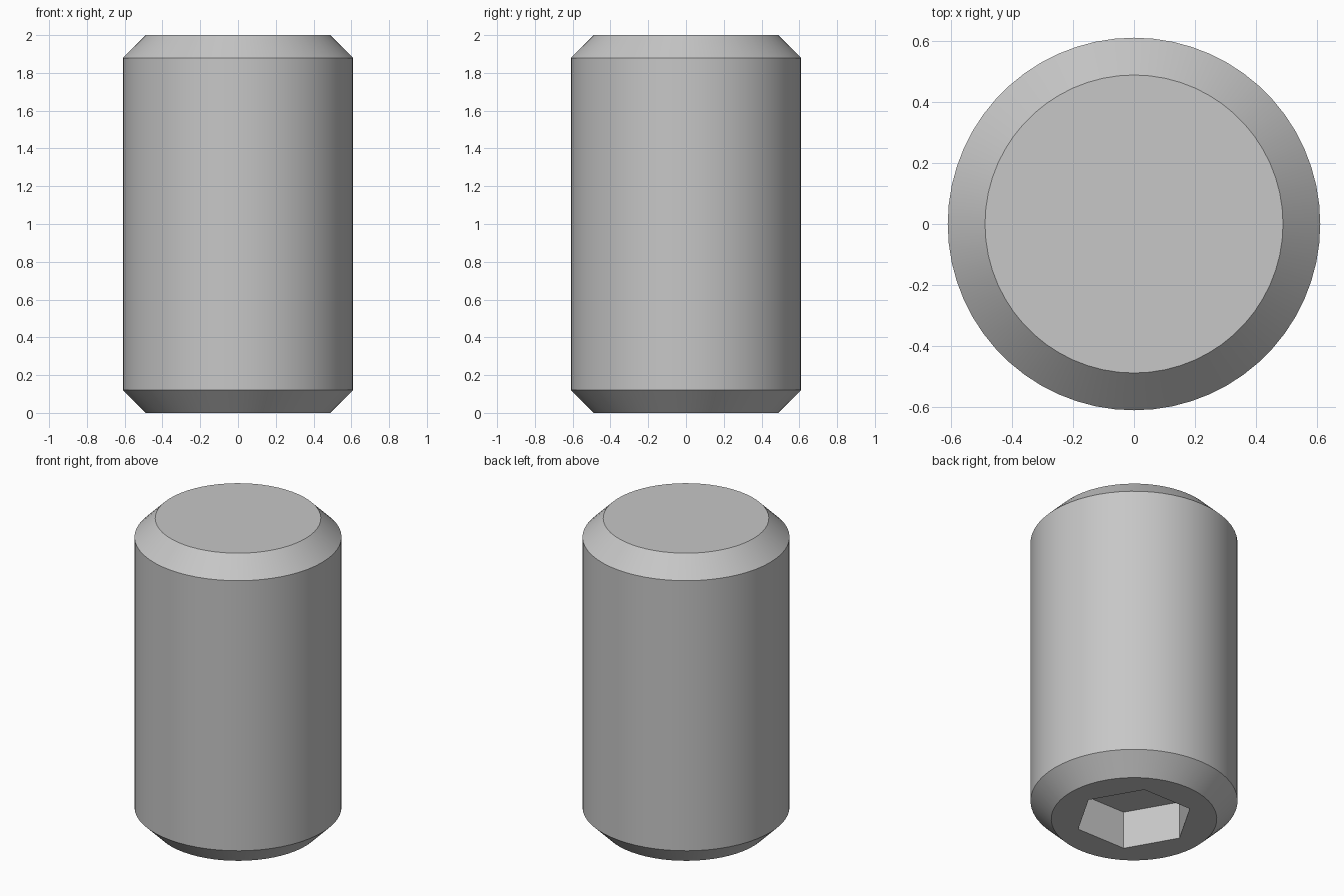
import bpy, bmesh, math

default = bpy.data.objects.get("Cube")
if default:
    bpy.data.objects.remove(default, do_unlink=True)

SEGMENTS = 60
RADIUS, HEIGHT, CHAMFER = 0.61, 2.0, 0.122
HEX_RADIUS, HEX_DEPTH = 0.35, 0.245


def make_material(name, color):
    mat = bpy.data.materials.new(name)
    mat.use_nodes = True
    mat.diffuse_color = color
    mat.node_tree.nodes["Principled BSDF"].inputs["Base Color"].default_value = color
    return mat


def round_radius(radius):
    return lambda angle: radius


def hex_radius(angle):
    # distance to a hexagon side, with corners on the x axis
    sector = math.radians(60)
    return HEX_RADIUS * math.cos(sector / 2) / math.cos(angle % sector - sector / 2)


def add_ring(bm, radius_at, z):
    angles = [math.tau * i / SEGMENTS for i in range(SEGMENTS)]
    return [bm.verts.new((radius_at(a) * math.cos(a), radius_at(a) * math.sin(a), z))
            for a in angles]


# Rings run from the socket floor, out over the bottom and up to the top face
face_radius = RADIUS - CHAMFER
sections = [
    (hex_radius, HEX_DEPTH),
    (hex_radius, 0),
    (round_radius(face_radius), 0),
    (round_radius(RADIUS), CHAMFER),
    (round_radius(RADIUS), HEIGHT - CHAMFER),
    (round_radius(face_radius), HEIGHT),
]

bm = bmesh.new()
rings = [add_ring(bm, radius_at, z) for radius_at, z in sections]
for low, high in zip(rings, rings[1:]):
    for i in range(SEGMENTS):
        j = (i + 1) % SEGMENTS
        bm.faces.new((low[i], low[j], high[j], high[i]))

# Flat socket floor and flat top
bm.faces.new(rings[0][::-1])
bm.faces.new(rings[-1])
bmesh.ops.recalc_face_normals(bm, faces=bm.faces[:])

mesh = bpy.data.meshes.new("chamfered_pin")
bm.to_mesh(mesh)
bm.free()
pin = bpy.data.objects.new("chamfered_pin", mesh)
bpy.context.collection.objects.link(pin)
mesh.materials.append(make_material("light grey metal", (0.57, 0.57, 0.57, 1)))

# Smooth round sides, sharp chamfer and socket edges
bpy.ops.object.select_all(action="DESELECT")
pin.select_set(True)
bpy.context.view_layer.objects.active = pin
bpy.ops.object.shade_smooth_by_angle(angle=math.radians(30))
